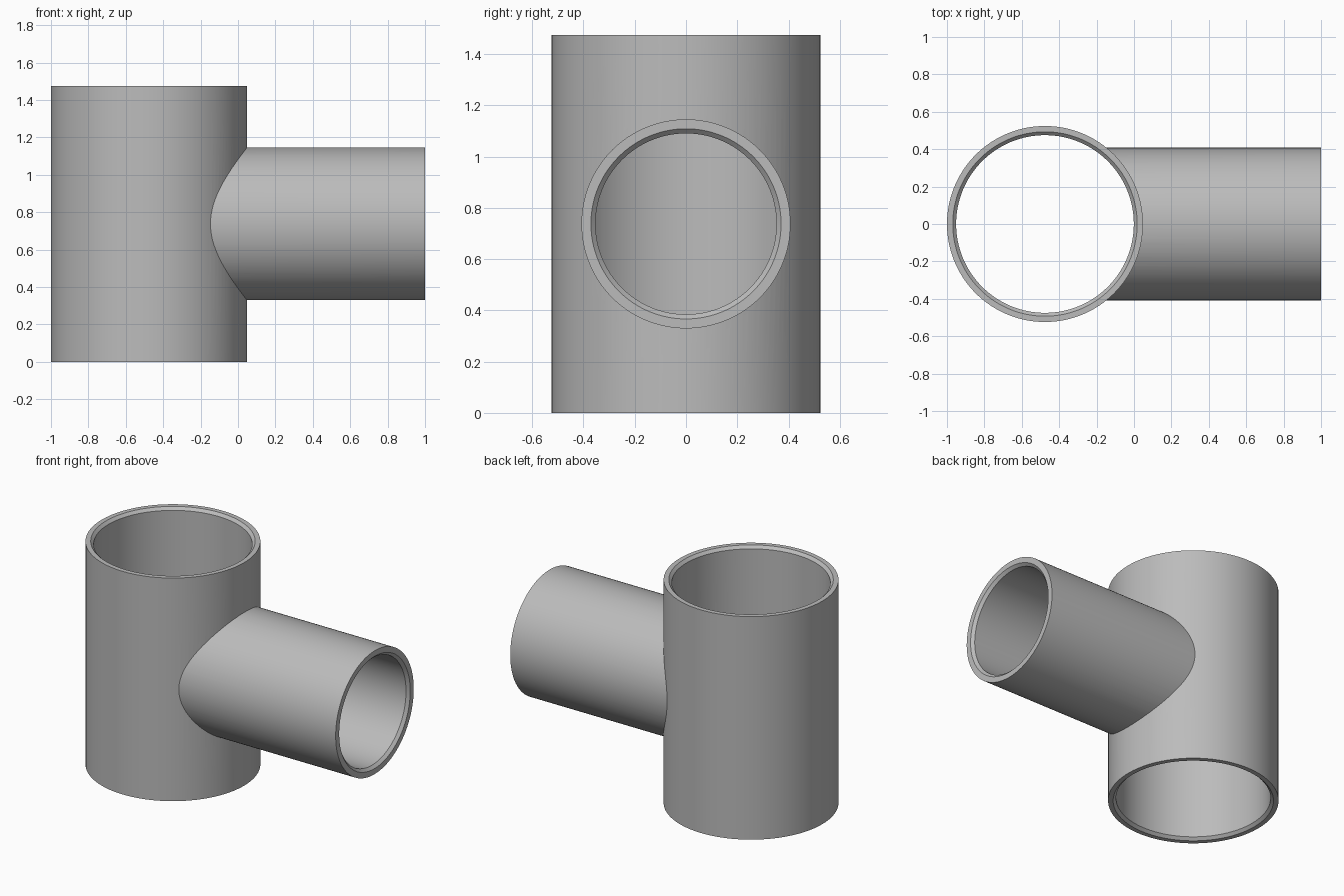
import bpy, bmesh, math
from mathutils import Matrix

cube = bpy.data.objects.get("Cube")
if cube:
    bpy.data.objects.remove(cube, do_unlink=True)

SEGMENTS = 128
HEIGHT, BODY_X = 1.475, -0.476
BODY_R, BODY_BORE = 0.524, 0.475
BRANCH_R, BRANCH_BORE = 0.408, 0.353
CHAMFER = 0.018

steel = bpy.data.materials.new("grey_metal")
steel.use_nodes = True
grey = (0.5, 0.5, 0.5, 1)
steel.diffuse_color = grey
steel.node_tree.nodes["Principled BSDF"].inputs["Base Color"].default_value = grey


def lathe(name, profile, matrix):
    """Closed solid of revolution about local z from (radius, height) pairs."""
    bm = bmesh.new()
    rings = []
    for r, z in profile:
        rings.append([bm.verts.new((r * math.cos(a), r * math.sin(a), z))
                      for a in (math.tau * i / SEGMENTS for i in range(SEGMENTS))])
    for low, high in zip(rings, rings[1:]):
        for i in range(SEGMENTS):
            j = (i + 1) % SEGMENTS
            bm.faces.new((low[i], low[j], high[j], high[i]))
    bm.faces.new(rings[0][::-1])
    bm.faces.new(rings[-1])
    bm.transform(matrix)
    mesh = bpy.data.meshes.new(name)
    bm.to_mesh(mesh)
    bm.free()
    mesh.materials.append(steel)
    obj = bpy.data.objects.new(name, mesh)
    bpy.context.collection.objects.link(obj)
    return obj


def mouth(bore, end):
    """Profile points of a chamfered bore leaving past a pipe end."""
    wide = bore + CHAMFER
    return [(bore, end - CHAMFER), (wide, end), (wide, end + 0.1)]


upright = Matrix.Translation((BODY_X, 0, 0))
sideways = Matrix.Translation((BODY_X, 0, HEIGHT / 2)) @ Matrix.Rotation(math.pi / 2, 4, "Y")
reach = 1 - BODY_X

# Outer walls
pipe = lathe("tee_pipe", [(BODY_R, 0), (BODY_R, HEIGHT)], upright)
branch = lathe("branch_wall", [(BRANCH_R, 0), (BRANCH_R, reach)], sideways)

# Bores with chamfered mouths
top = mouth(BODY_BORE, HEIGHT)
bottom = [(r, HEIGHT - z) for r, z in reversed(top)]
body_bore = lathe("body_bore", bottom + top, upright)
branch_bore = lathe("branch_bore", [(BRANCH_BORE, 0)] + mouth(BRANCH_BORE, reach), sideways)

# Join the walls, then hollow them out
for tool, operation in ((branch, "UNION"), (body_bore, "DIFFERENCE"), (branch_bore, "DIFFERENCE")):
    tool.hide_render = True
    mod = pipe.modifiers.new(tool.name, "BOOLEAN")
    mod.object, mod.operation, mod.solver = tool, operation, "EXACT"

bpy.ops.object.select_all(action="DESELECT")
pipe.select_set(True)
bpy.context.view_layer.objects.active = pipe
for mod in list(pipe.modifiers):
    bpy.ops.object.modifier_apply(modifier=mod.name)
for tool in (branch, body_bore, branch_bore):
    bpy.data.objects.remove(tool, do_unlink=True)
bpy.ops.object.shade_smooth_by_angle(angle=math.radians(25))
